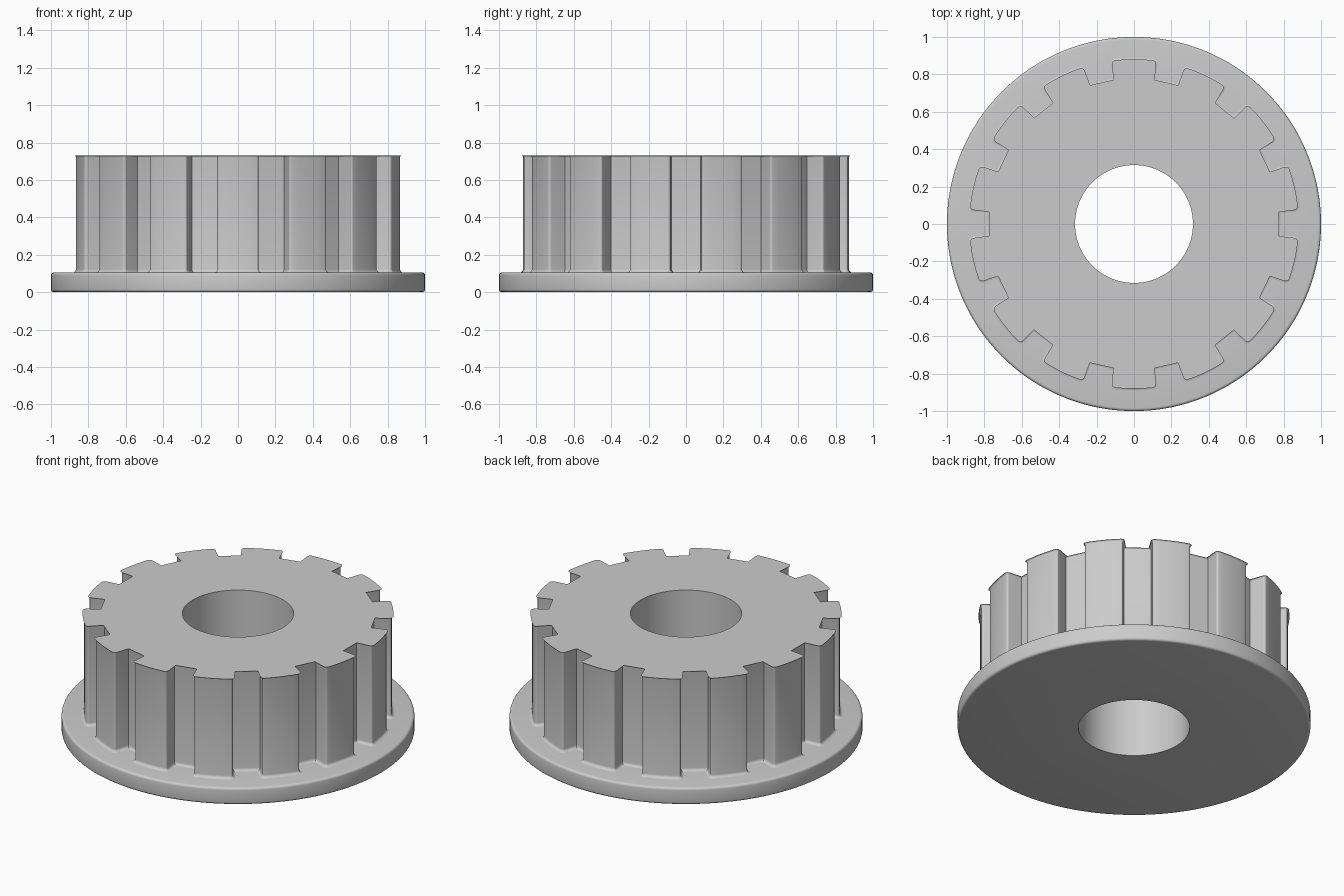
import bpy, bmesh, math
from math import sin, cos, pi

if "Cube" in bpy.data.objects:
    bpy.data.objects.remove(bpy.data.objects["Cube"])

TEETH = 14
PITCH = 2 * pi / TEETH
BORE, FLANGE_TOP, TOP = 0.315, 0.105, 0.73

grey = bpy.data.materials.new("plain grey")
grey.use_nodes = True
grey.diffuse_color = (0.6, 0.6, 0.6, 1)
grey.node_tree.nodes["Principled BSDF"].inputs["Base Color"].default_value = (0.6, 0.6, 0.6, 1)


def outline(d):
    """Toothed outline swollen outward by d; grooves centred on +x and -x."""
    radius, floor, corner = 0.872 + d, 0.767 + d, 0.012 + d
    w_floor, w_top = 0.077 - d, 0.083 - d
    v = w_top + corner
    u = math.sqrt((radius - corner) ** 2 - v ** 2)
    phi = math.atan2(v, u)
    half = [(floor, w_floor)]
    for i in range(6):
        a = (pi / 2 + phi) * i / 5
        half.append((u + corner * sin(a), v - corner * cos(a)))
    pitch = [(x, -y) for x, y in reversed(half)] + half
    for i in range(1, 5):
        a = phi + (PITCH - 2 * phi) * i / 5
        pitch.append((radius * cos(a), radius * sin(a)))
    points = []
    for k in range(TEETH):
        c, s = cos(k * PITCH), sin(k * PITCH)
        points += [(x * c - y * s, x * s + y * c) for x, y in pitch]
    return points


COUNT = len(outline(0))


def circle(r):
    # starts level with the first outline point so strips stay untwisted
    start = -6.5 * 2 * pi / COUNT
    return [(r * cos(start + 2 * pi * i / COUNT), r * sin(start + 2 * pi * i / COUNT))
            for i in range(COUNT)]


def loft(name, rings):
    """Skin a list of (outline, height) rings into one smooth-shaded object."""
    bm = bmesh.new()
    loops = [[bm.verts.new((x, y, z)) for x, y in pts] for pts, z in rings]
    for a, b in zip(loops, loops[1:]):
        for i in range(COUNT):
            j = (i + 1) % COUNT
            bm.faces.new((a[i], a[j], b[j], b[i]))
    mesh = bpy.data.meshes.new(name)
    bm.to_mesh(mesh)
    bm.free()
    obj = bpy.data.objects.new(name, mesh)
    bpy.context.collection.objects.link(obj)
    mesh.materials.append(grey)
    bpy.ops.object.select_all(action='DESELECT')
    obj.select_set(True)
    bpy.context.view_layer.objects.active = obj
    bpy.ops.object.shade_smooth_by_angle(angle=math.radians(35))


# Flange: bore wall, underside, rounded rim and upper face
BEVEL = 0.015
rim = [(BORE, FLANGE_TOP), (BORE, 0)]
for z0, start in ((BEVEL, -pi / 2), (FLANGE_TOP - BEVEL, 0)):
    for i in range(5):
        a = start + pi / 2 * i / 4
        rim.append((1 - BEVEL + BEVEL * cos(a), z0 + BEVEL * sin(a)))
rim.append((0.7, FLANGE_TOP))
loft("flange", [(circle(r), z) for r, z in rim])

# Toothed hub: foot fillet, straight teeth, small lip, top face and bore
FOOT, LIP = 0.018, 0.009
rings = []
for i in range(6):
    a = pi / 2 * i / 5
    rings.append((outline(FOOT * (1 - sin(a))), FLANGE_TOP + FOOT * (1 - cos(a))))
for i in range(5):
    a = pi / 2 * i / 4
    rings.append((outline(LIP * (1 - cos(a))), TOP - LIP * (1 - sin(a))))
rings += [(circle(BORE), TOP), (circle(BORE), FLANGE_TOP)]
loft("toothed_hub", rings)
